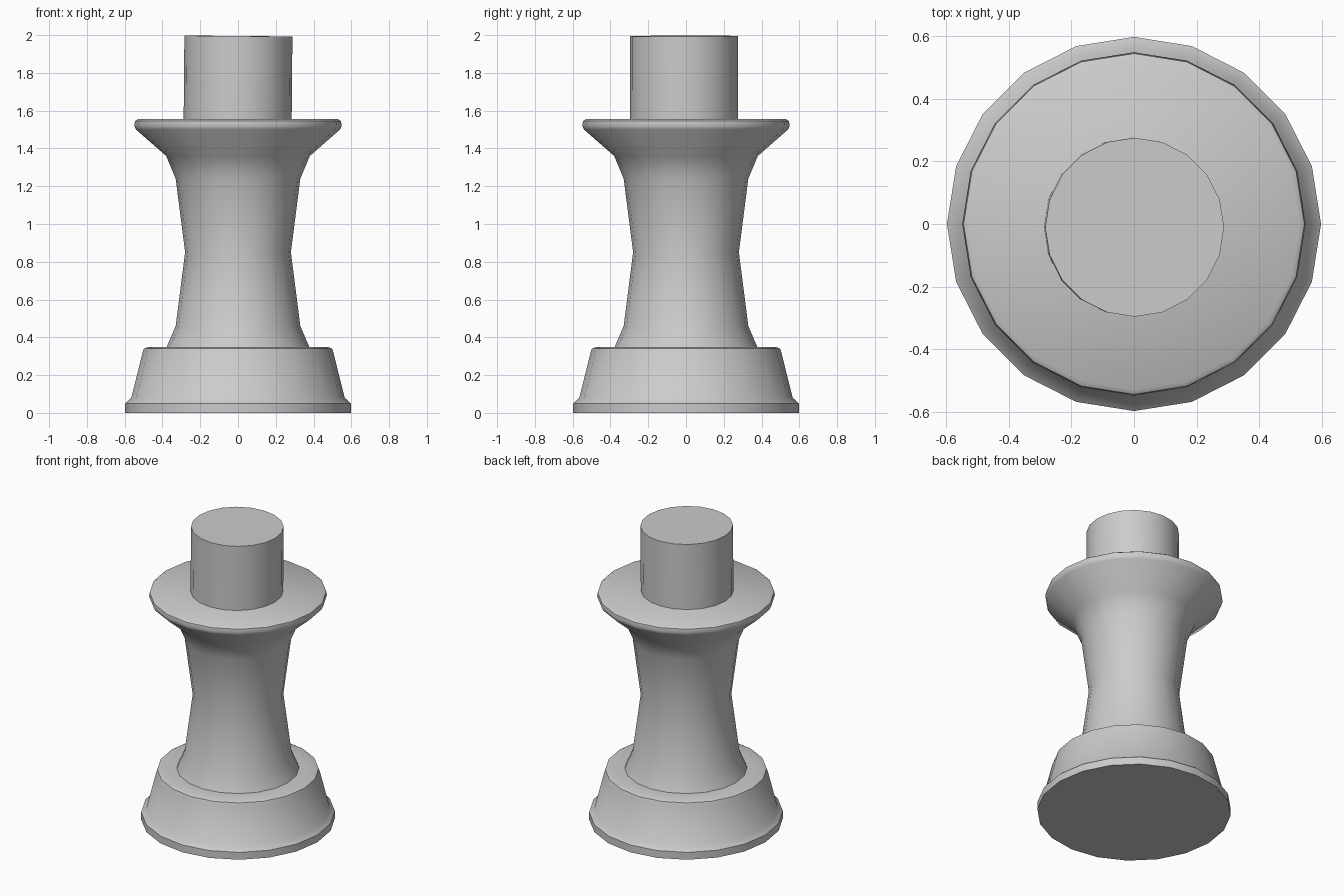
import bpy, bmesh
from math import cos, sin, pi, radians

if "Cube" in bpy.data.objects:
    bpy.data.objects.remove(bpy.data.objects["Cube"])

SIDES = 20


def lathe(name, profile):
    """Revolve an (r, z) profile around z and close both ends with flat caps."""
    bm = bmesh.new()
    rings = [[bm.verts.new((r * cos(2 * pi * i / SIDES), r * sin(2 * pi * i / SIDES), z))
              for i in range(SIDES)] for r, z in profile]
    for a, b in zip(rings, rings[1:]):
        for i in range(SIDES):
            j = (i + 1) % SIDES
            bm.faces.new((a[i], a[j], b[j], b[i]))
    bm.faces.new(rings[0][::-1])
    bm.faces.new(rings[-1])
    mesh = bpy.data.meshes.new(name)
    bm.to_mesh(mesh)
    bm.free()
    ob = bpy.data.objects.new(name, mesh)
    bpy.context.collection.objects.link(ob)
    bpy.ops.object.select_all(action='DESELECT')
    ob.select_set(True)
    bpy.context.view_layer.objects.active = ob
    bpy.ops.object.shade_smooth_by_angle(angle=radians(40))
    return ob


# Stepped base, waisted stem and flared collar
lathe("pedestal_body", [
    (0.598, 0), (0.598, 0.05), (0.565, 0.08), (0.505, 0.32), (0.498, 0.34), (0.478, 0.348),
    (0.378, 0.348), (0.33, 0.46), (0.28, 0.85), (0.33, 1.24), (0.38, 1.36),
    (0.54, 1.50), (0.549, 1.52), (0.545, 1.545), (0.53, 1.555)])

# Top post, very slightly leaning and off centre
post = lathe("top_post", [(0.286, -0.26), (0.286, 0.235)])
post.location = (0, -0.01, 1.76)
post.rotation_euler = (radians(0.1), radians(0.5), 0)
